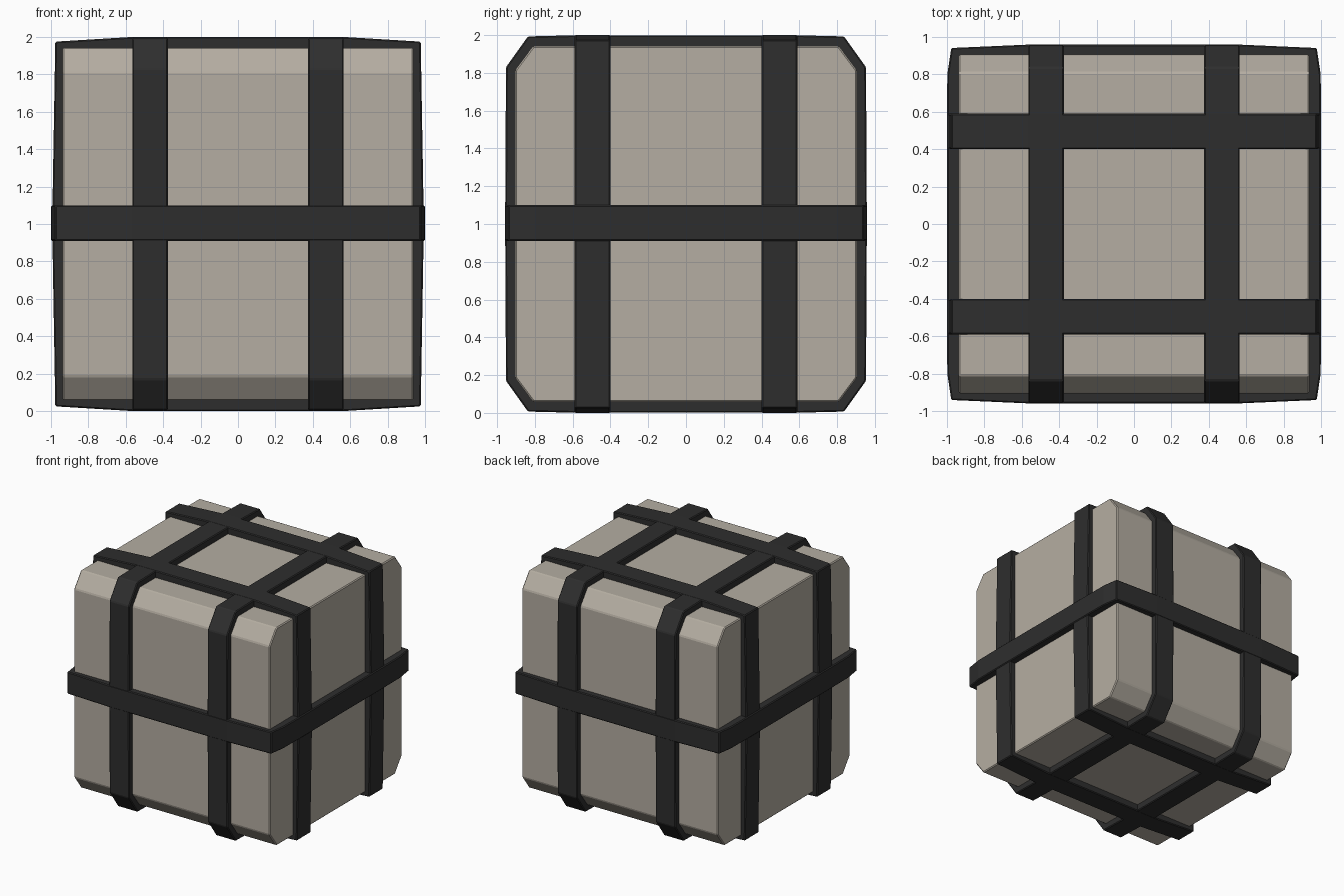
import bpy, bmesh

if "Cube" in bpy.data.objects:
    bpy.data.objects.remove(bpy.data.objects["Cube"])


def material(name, rgb):
    m = bpy.data.materials.new(name)
    m.diffuse_color = (*rgb, 1)
    m.use_nodes = True
    m.node_tree.nodes["Principled BSDF"].inputs["Base Color"].default_value = m.diffuse_color
    return m


STONE = material("warm grey", (0.46, 0.42, 0.36))
BLACK = material("charcoal", (0.027, 0.027, 0.027))


def finish(name, bm, mat, bevel):
    bmesh.ops.recalc_face_normals(bm, faces=bm.faces)
    mesh = bpy.data.meshes.new(name)
    bm.to_mesh(mesh)
    bm.free()
    mesh.materials.append(mat)
    ob = bpy.data.objects.new(name, mesh)
    bpy.context.collection.objects.link(ob)
    mod = ob.modifiers.new("edge", 'BEVEL')
    mod.width = bevel
    mod.segments = 1
    mod.limit_method = 'ANGLE'
    mod.angle_limit = 0.5
    return ob


def loop4(quarter):
    """Mirror a quarter profile (first quadrant, from u axis to v axis)."""
    q = quarter
    return (q + [(-u, v) for u, v in q[::-1]]
            + [(-u, -v) for u, v in q] + [(u, -v) for u, v in q[::-1]])


def place(axis, u, v, w):
    # profile plane is perpendicular to the axis; heights are centred on z = 1
    return {'x': (w, u, v + 1), 'y': (u, w, v + 1), 'z': (u, v, w + 1)}[axis]


def band(name, axis, outer, inner, centre, width=0.19):
    """Closed strap: a ring between two profiles, given a width along the axis."""
    bm = bmesh.new()
    rings = []
    for prof, w in ((outer, -width / 2), (outer, width / 2),
                    (inner, width / 2), (inner, -width / 2)):
        rings.append([bm.verts.new(place(axis, u, v, centre + w))
                      for u, v in loop4(prof)])
    n = len(rings[0])
    for k in range(4):
        a, b = rings[k], rings[(k + 1) % 4]
        for i in range(n):
            j = (i + 1) % n
            bm.faces.new((a[i], a[j], b[j], b[i]))
    finish(name, bm, BLACK, 0.007)


# Body: octagonal profile extruded along x
bm = bmesh.new()
prof = loop4([(0.905, 0.815), (0.81, 0.942)])
ends = [[bm.verts.new(place('x', u, v, s * 0.938)) for u, v in prof] for s in (-1, 1)]
for e in ends:
    bm.faces.new(e)
for i in range(len(prof)):
    j = (i + 1) % len(prof)
    bm.faces.new((ends[0][i], ends[0][j], ends[1][j], ends[1][i]))
finish("crate_body", bm, STONE, 0.008)

# Straps around front, top, back and bottom (chamfered like the body)
for side, x in (("left", -0.47), ("right", 0.47)):
    band(side + "_strap", 'x',
         [(0.957, 0.10), (0.953, 0.83), (0.837, 0.993), (0.59, 0.999)],
         [(0.89, 0.10), (0.89, 0.81), (0.80, 0.927), (0.59, 0.927)], x)

# Straps around the sides, top and bottom (square corners)
for side, y in (("front", -0.495), ("back", 0.495)):
    band(side + "_strap", 'y',
         [(0.992, 0.10), (0.977, 0.975), (0.565, 1.0)],
         [(0.923, 0.10), (0.923, 0.927), (0.565, 0.927)], y)

# Horizontal belt
band("belt", 'z',
     [(1.0, 0.59), (0.998, 0.80), (0.977, 0.941), (0.565, 0.959)],
     [(0.923, 0.59), (0.923, 0.80), (0.923, 0.89), (0.565, 0.89)], 0.005)
